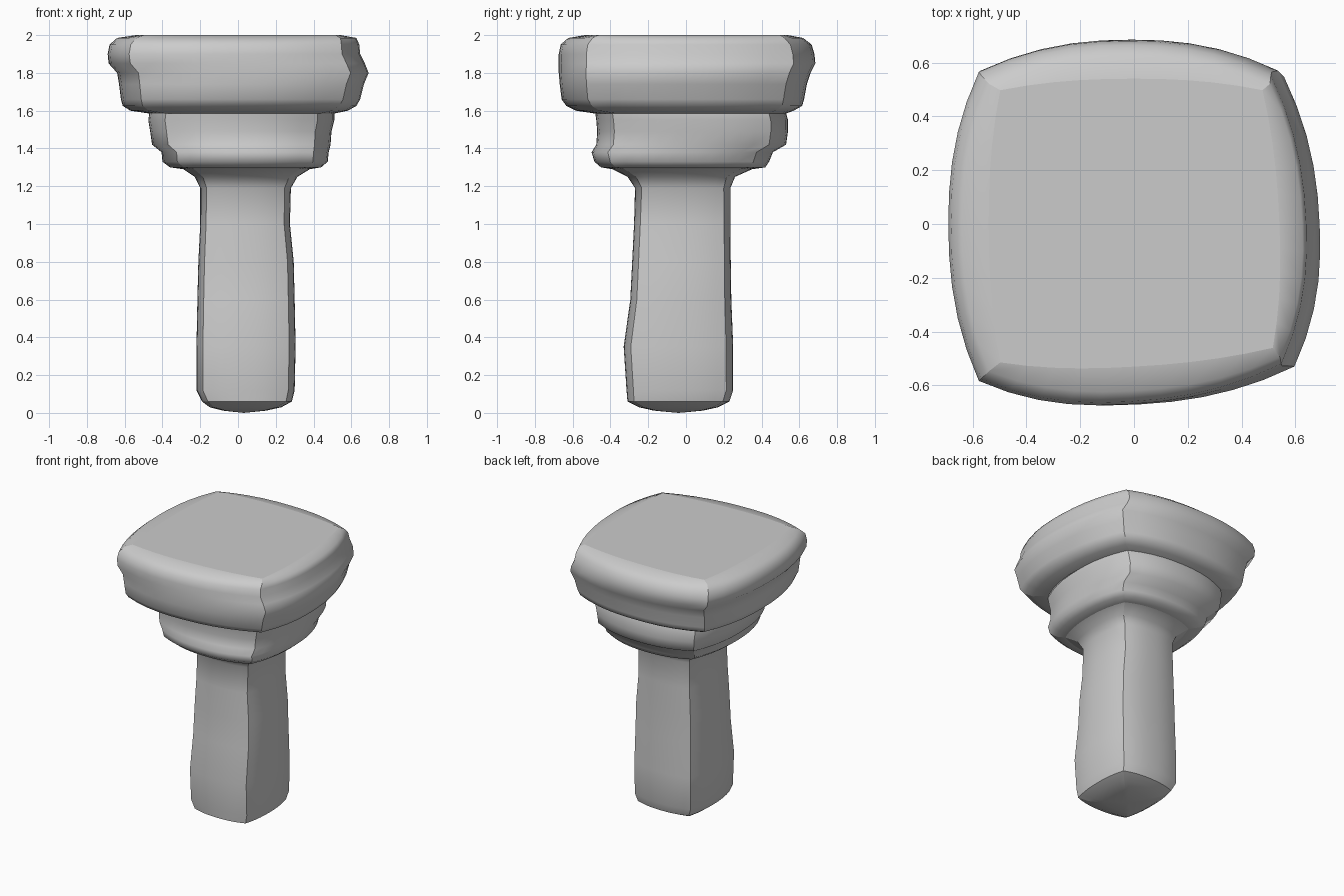
import bpy, bmesh

SEG = 10  # segments along each bowed side


def section(x0, x1, y0, y1, z, corner, skew):
    """Bowed square ring: four curved sides meeting at crisp corners."""
    cx, cy, hx, hy = (x0 + x1) / 2, (y0 + y1) / 2, (x1 - x0) / 2, (y1 - y0) / 2
    pts = []
    for side in range(4):
        for i in range(SEG):
            t = 2 * i / SEG - 1
            u, v = corner * t, -(1 - (1 - corner) * abs(t) ** 2.3)
            for _ in range(side):
                u, v = -v, u
            # slight lean of the front and right sides
            du, dv = -skew * 0.7 * v * max(u, 0), skew * u * max(-v, 0)
            pts.append((cx + hx * (u + du), cy + hy * (v + dv), z))
    return pts


def loft(name, rows, bottom=None, top=False, skew=0.0):
    """Skin rows of (z, x0, x1, y0, y1, corner)."""
    bm = bmesh.new()
    rings = [[bm.verts.new(p) for p in section(x0, x1, y0, y1, z, c, skew)]
             for z, x0, x1, y0, y1, c in rows]
    n = 4 * SEG
    for a, b in zip(rings, rings[1:]):
        for i in range(n):
            j = (i + 1) % n
            bm.faces.new((a[i], a[j], b[j], b[i]))
        for k in range(0, n, SEG):
            bm.edges.get((a[k], b[k])).smooth = False
    if bottom:
        tip = bm.verts.new(bottom)
        for i in range(n):
            bm.faces.new((tip, rings[0][(i + 1) % n], rings[0][i]))
        for i in range(n):  # crisp lower rim
            bm.edges.get((rings[2][i], rings[2][(i + 1) % n])).smooth = False
    if top:
        bm.faces.new(rings[-1])
        for i in range(n):
            bm.edges.get((rings[-1][i], rings[-1][(i + 1) % n])).smooth = False
    for f in bm.faces:
        f.smooth = True
    me = bpy.data.meshes.new(name)
    bm.to_mesh(me)
    bm.free()
    ob = bpy.data.objects.new(name, me)
    bpy.context.collection.objects.link(ob)
    return ob


neck = (1.29, -0.29, 0.38, -0.39, 0.35, 0.83)
waist = (1.585, -0.47, 0.51, -0.48, 0.53, 0.82)

# square post with a domed foot
loft("post", [
    (0.012, -0.08, 0.15, -0.17, 0.09, 0.88),
    (0.03, -0.15, 0.23, -0.25, 0.17, 0.88),
    (0.06, -0.19, 0.285, -0.31, 0.23, 0.87),
    (0.12, -0.22, 0.30, -0.315, 0.25, 0.87),
    (0.35, -0.22, 0.305, -0.33, 0.25, 0.87),
    (0.60, -0.215, 0.30, -0.295, 0.24, 0.87),
    (0.80, -0.21, 0.295, -0.285, 0.237, 0.87),
    (1.00, -0.20, 0.275, -0.275, 0.235, 0.87),
    (1.19, -0.20, 0.28, -0.27, 0.235, 0.86),
    (1.25, -0.23, 0.315, -0.31, 0.26, 0.84),
    neck], bottom=(0.03, -0.04, 0.0))

# stepped collar under the slab
loft("collar", [
    neck,
    (1.30, -0.36, 0.44, -0.45, 0.42, 0.82),
    (1.33, -0.40, 0.475, -0.485, 0.44, 0.82),
    (1.38, -0.405, 0.48, -0.50, 0.46, 0.82),
    (1.42, -0.455, 0.49, -0.475, 0.53, 0.82),
    (1.49, -0.465, 0.495, -0.47, 0.54, 0.82),
    (1.55, -0.475, 0.51, -0.475, 0.54, 0.82),
    waist])

# thick top slab
loft("top_slab", [
    waist,
    (1.60, -0.57, 0.58, -0.58, 0.57, 0.83),
    (1.625, -0.61, 0.625, -0.63, 0.615, 0.83),
    (1.66, -0.62, 0.645, -0.655, 0.625, 0.83),
    (1.74, -0.63, 0.665, -0.665, 0.64, 0.83),
    (1.80, -0.64, 0.69, -0.67, 0.66, 0.83),
    (1.85, -0.685, 0.67, -0.67, 0.685, 0.83),
    (1.90, -0.69, 0.645, -0.67, 0.68, 0.83),
    (1.95, -0.68, 0.64, -0.66, 0.665, 0.83),
    (1.985, -0.64, 0.625, -0.62, 0.62, 0.84),
    (2.00, -0.54, 0.54, -0.53, 0.54, 0.92)], top=True, skew=0.06)
